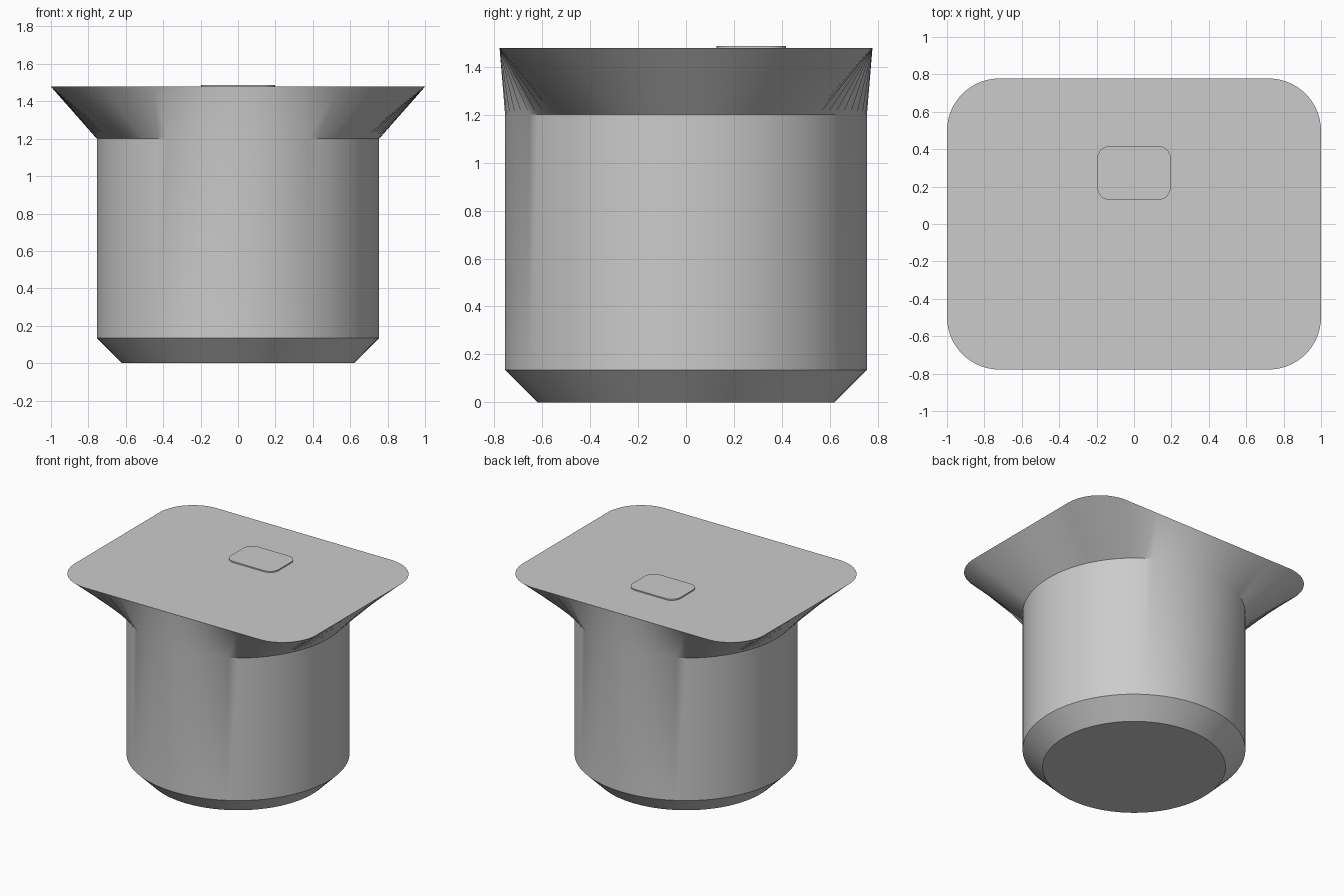
import bpy, bmesh, math
from math import pi, cos, sin, atan2

cube = bpy.data.objects.get("Cube")
if cube:
    bpy.data.objects.remove(cube, do_unlink=True)

grey = bpy.data.materials.new("plain_grey")
grey.use_nodes = True
colour = (0.6, 0.6, 0.6, 1)
grey.diffuse_color = colour
grey.node_tree.nodes["Principled BSDF"].inputs["Base Color"].default_value = colour


def rounded_outline(hx, hy, r, arc=14, straight=16):
    """Counter-clockwise rounded rectangle with subdivided straight sides."""
    corners = []
    for i, (sx, sy) in enumerate([(1, 1), (-1, 1), (-1, -1), (1, -1)]):
        corners.append([(sx * (hx - r) + r * cos((i + k / arc) * pi / 2),
                         sy * (hy - r) + r * sin((i + k / arc) * pi / 2))
                        for k in range(arc + 1)])
    pts = []
    for i, corner in enumerate(corners):
        pts += corner
        (ax, ay), (bx, by) = corner[-1], corners[(i + 1) % 4][0]
        for k in range(1, straight):
            t = k / straight
            pts.append((ax + (bx - ax) * t, ay + (by - ay) * t))
    return pts


def circle_ring(outline, radius):
    """Circle sampled at the same directions as the outline."""
    angles = [atan2(y, x) for x, y in outline]
    return [(radius * cos(a), radius * sin(a)) for a in angles]


def loft(name, sections, centre=(0, 0)):
    """Skin a stack of (z, ring) sections and cap both ends."""
    bm = bmesh.new()
    rings = [[bm.verts.new((x + centre[0], y + centre[1], z)) for x, y in ring]
             for z, ring in sections]
    n = len(rings[0])
    for low, high in zip(rings, rings[1:]):
        for i in range(n):
            j = (i + 1) % n
            bm.faces.new((low[i], low[j], high[j], high[i]))
    bm.faces.new(rings[0][::-1])
    bm.faces.new(rings[-1])
    mesh = bpy.data.meshes.new(name)
    bm.to_mesh(mesh)
    bm.free()
    obj = bpy.data.objects.new(name, mesh)
    bpy.context.collection.objects.link(obj)
    mesh.materials.append(grey)
    bpy.ops.object.select_all(action='DESELECT')
    obj.select_set(True)
    bpy.context.view_layer.objects.active = obj
    bpy.ops.object.shade_smooth_by_angle(angle=math.radians(30))
    return obj


# Chamfered round body flaring into a rounded rectangular top
top = rounded_outline(1.0, 0.778, 0.28)
barrel = circle_ring(top, 0.755)
loft("flared_body", [(0, circle_ring(top, 0.62)), (0.135, barrel),
                     (1.2, barrel), (1.478, top)])

# Thin raised pad on the top, towards the back
pad = rounded_outline(0.197, 0.145, 0.07, arc=8, straight=1)
loft("top_pad", [(1.47, pad), (1.487, pad)], centre=(0, 0.273))
